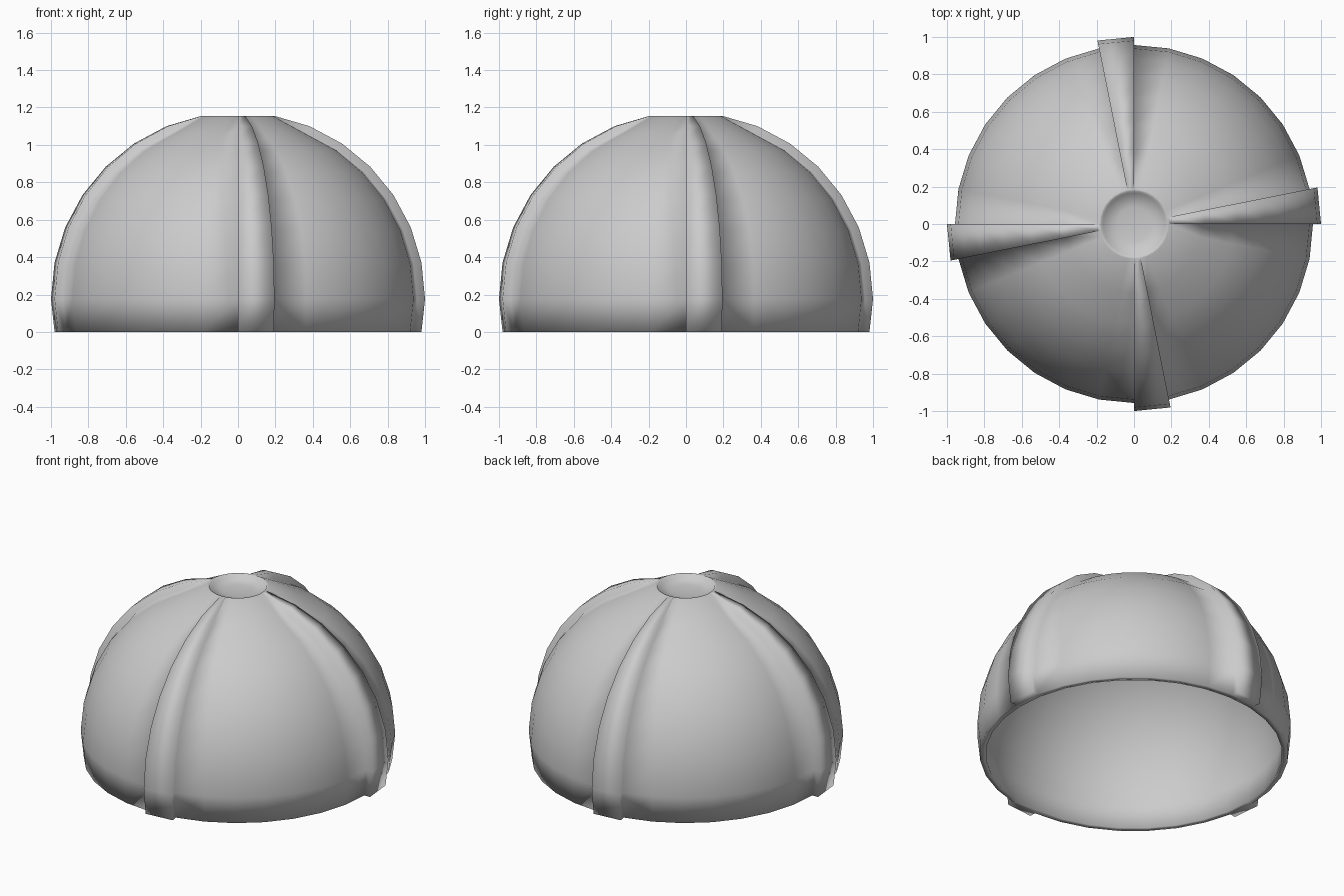
import bpy, bmesh
from math import sin, cos, radians

if "Cube" in bpy.data.objects:
    bpy.data.objects.remove(bpy.data.objects["Cube"])

SEG, STEP = 32, 11.25
CZ, TOP = 0.176, 1.155
R_OUT, R_IN, R_RIB = 0.957, 0.92, 1.0


def ring(R, k):
    """Point (radius, height) on ring k of a sphere, flattened at both ends."""
    a = radians(k * STEP)
    z = 0.0 if k == -1 else (TOP if k == 7 and R > R_IN else CZ + R * sin(a))
    return R * cos(a), z


# Closed shell profile: inner bowl, bottom rim, outer dome, shallow top dish
inner = [(0, CZ + R_IN)] + [ring(R_IN, k) for k in range(7, -2, -1)]
outer = [ring(R_OUT, k) for k in range(-1, 8)]
dish = [(0.175, TOP), (0.165, 1.135), (0.09, 1.122), (0, 1.118)]
profile = inner + outer + dish
o0 = len(inner)

# Lathe the profile
bm = bmesh.new()
cols = []
for j in range(SEG):
    a = radians(j * STEP)
    cols.append([bm.verts.new((r * cos(a), r * sin(a), z)) for r, z in profile])
rib_faces = []
for j in range(SEG):
    c, d = cols[j], cols[(j + 1) % SEG]
    for i in range(len(profile) - 1):
        if profile[i][0] == 0:
            f = bm.faces.new((c[i], d[i + 1], c[i + 1]))
        elif profile[i + 1][0] == 0:
            f = bm.faces.new((c[i], d[i], c[i + 1]))
        else:
            f = bm.faces.new((c[i], d[i], d[i + 1], c[i + 1]))
        if j % 8 == 0 and o0 <= i < o0 + 8:
            rib_faces.append(f)

# Raise four ribs, one segment wide, keeping their ends flush
ext = bmesh.ops.extrude_face_region(bm, geom=rib_faces)
old = [f for f in rib_faces if f.is_valid]
if old:
    bmesh.ops.delete(bm, geom=old, context='FACES_ONLY')
s = R_RIB / R_OUT
for v in [g for g in ext['geom'] if isinstance(g, bmesh.types.BMVert)]:
    v.co.x *= s
    v.co.y *= s
    if 0.001 < v.co.z < TOP - 0.001:
        v.co.z = CZ + (v.co.z - CZ) * s

# Merge poles and finish
loose = [v for v in bm.verts if not v.link_faces]
bmesh.ops.delete(bm, geom=loose, context='VERTS')
bmesh.ops.remove_doubles(bm, verts=bm.verts[:], dist=0.0005)
bmesh.ops.recalc_face_normals(bm, faces=bm.faces[:])
for f in bm.faces:
    f.smooth = True
me = bpy.data.meshes.new("ribbed_dome")
bm.to_mesh(me)
bm.free()
ob = bpy.data.objects.new("ribbed_dome", me)
bpy.context.collection.objects.link(ob)
